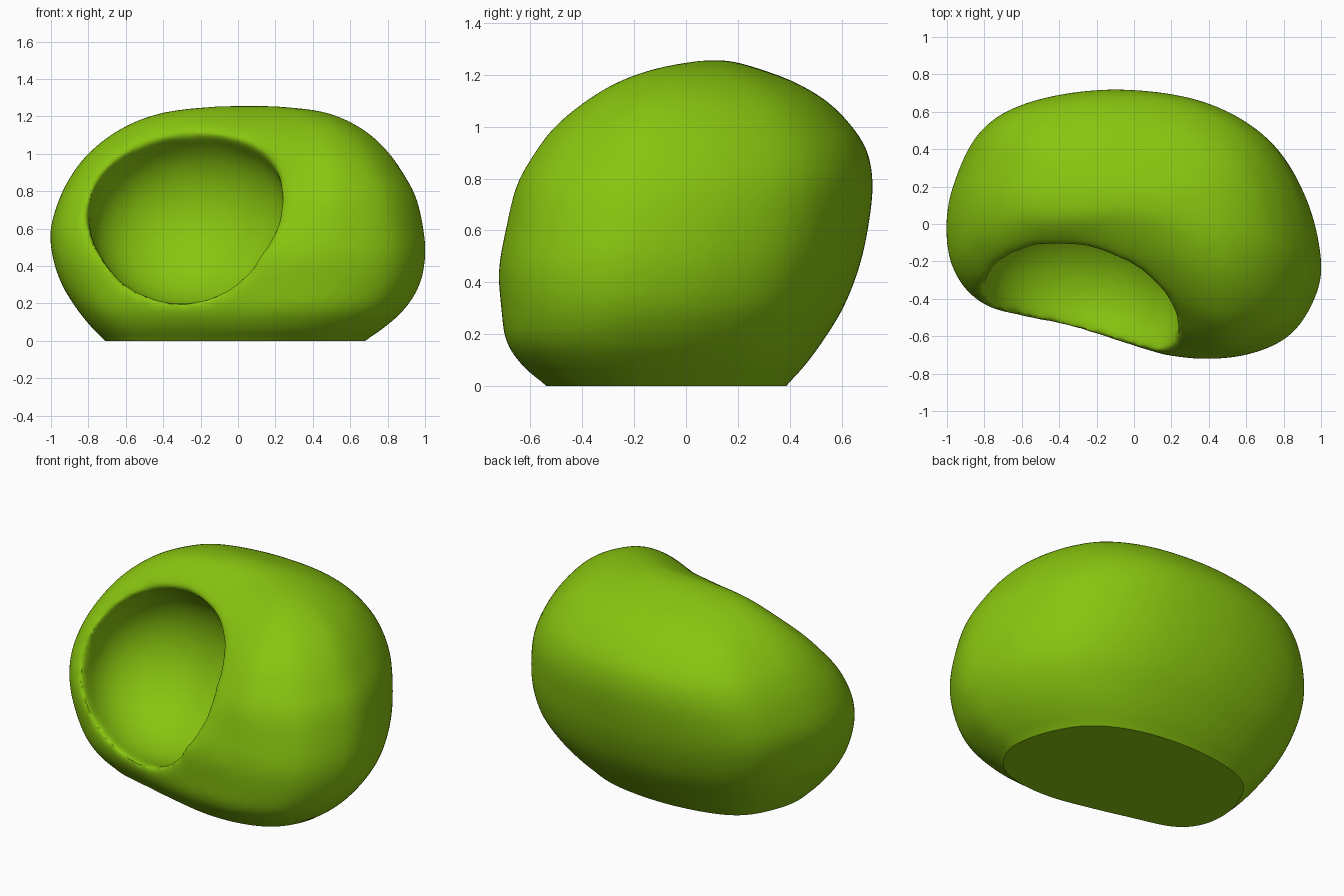
import bpy, bmesh, math
from mathutils import Vector, Euler

if "Cube" in bpy.data.objects:
    bpy.data.objects.remove(bpy.data.objects["Cube"])

SEG = 96

# Plan outline (x, y) and vertical limits: z, xmin, xmax, ymin, ymax
PLAN = [(1, -.18), (.92, .16), (.73, .46), (.38, .655), (-.1, .72), (-.55, .66), (-.82, .51),
        (-.97, .2), (-1, -.07), (-.94, -.29), (-.78, -.44), (-.42, -.55), (-.1, -.64),
        (.25, -.715), (.57, -.705), (.82, -.6), (.96, -.4)]
LEVELS = [(-.1, -.62, .58, -.45, .31), (0, -.71, .68, -.535, .385), (.07, -.78, .78, -.62, .45),
          (.17, -.86, .89, -.69, .525), (.3, -.94, .97, -.71, .605), (.45, -.99, 1, -.72, .665),
          (.6, -1, .99, -.70, .70), (.77, -.95, .95, -.665, .72), (.9, -.88, .88, -.6, .70),
          (1.0, -.8, .81, -.53, .64), (1.1, -.68, .71, -.42, .54), (1.18, -.53, .58, -.3, .4),
          (1.23, -.35, .43, -.17, .25), (1.255, -.1, .2, -.05, .12)]


def spline(points, steps, closed):
    """Catmull-Rom samples along an open or closed row of points."""
    pts = [Vector(p) for p in points]
    n = len(pts)
    get = (lambda i: pts[i % n]) if closed else (lambda i: pts[max(0, min(n - 1, i))])
    out = []
    total = n if closed else n - 1
    for k in range(steps if closed else steps + 1):
        f = k * total / steps
        i, t = int(f), f % 1
        a, b, c, d = (get(i + j) for j in (-1, 0, 1, 2))
        out.append(.5 * (2 * b + (c - a) * t + (2 * a - 5 * b + 4 * c - d) * t * t
                         + (3 * b - a - 3 * c + d) * t ** 3))
    return out


def smoothstep(a, b, x):
    t = max(0, min(1, (x - a) / (b - a)))
    return t * t * (3 - 2 * t)


def make_object(name, bm):
    bmesh.ops.recalc_face_normals(bm, faces=bm.faces)
    me = bpy.data.meshes.new(name)
    bm.to_mesh(me)
    bm.free()
    ob = bpy.data.objects.new(name, me)
    bpy.context.collection.objects.link(ob)
    return ob


def apply_all(ob):
    bpy.context.view_layer.objects.active = ob
    for m in list(ob.modifiers):
        bpy.ops.object.modifier_apply(modifier=m.name)


# Rounded outer body; the upper front left leans back above the hollow
bm = bmesh.new()
outline = spline(PLAN, SEG, True)
heights = spline([(l[0], l[1], l[2]) for l in LEVELS], 52, False)
depths = spline([(l[0], l[3], l[4]) for l in LEVELS], 52, False)
rings = []
for (z, x0, x1), (_, y0, y1) in zip(heights, depths):
    ring = []
    for p in outline:
        x = (x0 + x1) / 2 + p.x * (x1 - x0) / 2
        y = (y0 + y1) / 2 + p.y / .72 * (y1 - y0) / 2
        lean = smoothstep(.55, .05, x) * smoothstep(.4, 1.0, z) * smoothstep(.35, -.3, y)
        lean *= smoothstep(-1.1, -.5, x)
        ring.append(bm.verts.new((x, y + .16 * lean, z)))
    rings.append(ring)
for lo, hi in zip(rings, rings[1:]):
    for i in range(SEG):
        j = (i + 1) % SEG
        bm.faces.new((lo[i], lo[j], hi[j], hi[i]))
bm.faces.new(rings[0][::-1])
bm.faces.new(rings[-1])
body = make_object("pod_body", bm)

# Hollow scooped into the front left
bm = bmesh.new()
bmesh.ops.create_uvsphere(bm, u_segments=48, v_segments=32, radius=1)
cutter = make_object("hollow_cutter", bm)
cutter.location = (-.26, -.345, .655)
cutter.scale = (.55, .42, .49)
cutter.rotation_euler = Euler((math.radians(-25), 0, math.radians(-20)))
cutter.hide_render = True
cutter.hide_set(True)
bpy.context.view_layer.update()

cut = body.modifiers.new("hollow", 'BOOLEAN')
cut.operation = 'DIFFERENCE'
cut.object = cutter
cut.solver = 'EXACT'
skin = body.modifiers.new("skin", 'REMESH')
skin.mode = 'VOXEL'
skin.voxel_size = .02
apply_all(body)

# Soft rolled rim: smooth the skin strongly near the edge of the hollow
rim = body.vertex_groups.new(name="rim")
inv = cutter.matrix_world.inverted()
for v in body.data.vertices:
    r = (inv @ v.co).length
    front = smoothstep(.1, -.05, v.co.y)
    rim.add([v.index], front * smoothstep(1.4, 1.1, r), 'REPLACE')
soft = body.modifiers.new("soft_skin", 'SMOOTH')
soft.iterations = 12
roll = body.modifiers.new("rolled_rim", 'SMOOTH')
roll.iterations = 45
roll.vertex_group = "rim"
apply_all(body)

# Flat base trimmed level with the floor
bm = bmesh.new()
bm.from_mesh(body.data)
bmesh.ops.bisect_plane(bm, geom=bm.verts[:] + bm.edges[:] + bm.faces[:], plane_co=(0, 0, 0),
                       plane_no=(0, 0, 1), clear_inner=True)
bmesh.ops.contextual_create(bm, geom=[e for e in bm.edges if e.is_boundary])
bm.to_mesh(body.data)
bm.free()

mat = bpy.data.materials.new("lime_green")
mat.diffuse_color = (.25, .56, .005, 1)
mat.use_nodes = True
mat.node_tree.nodes["Principled BSDF"].inputs["Base Color"].default_value = mat.diffuse_color
body.data.materials.append(mat)
bpy.ops.object.select_all(action='DESELECT')
body.select_set(True)
bpy.context.view_layer.objects.active = body
bpy.ops.object.shade_smooth_by_angle(angle=math.radians(35))
